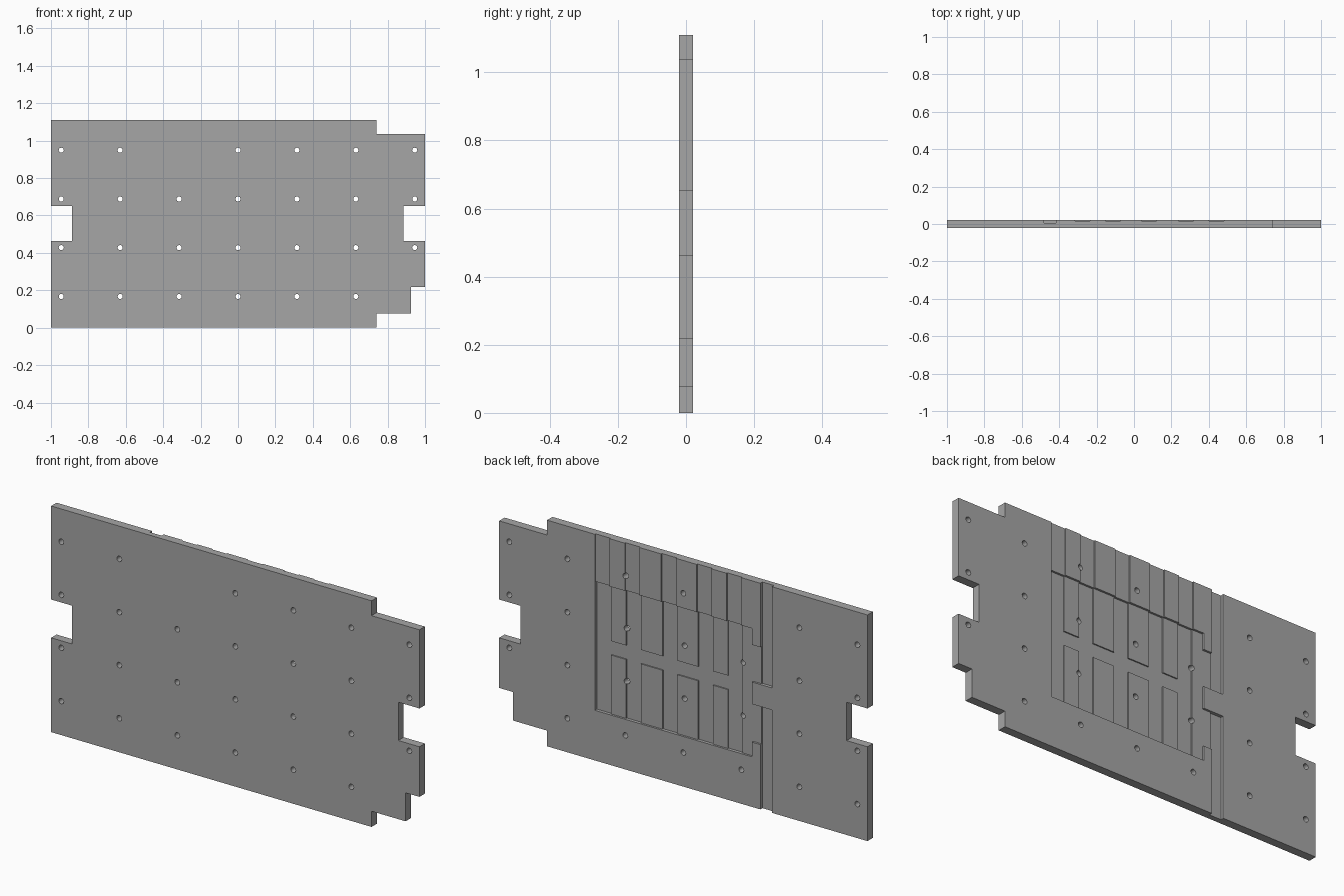
import bpy, bmesh
from mathutils import Matrix, Vector

cube = bpy.data.objects.get("Cube")
if cube:
    bpy.data.objects.remove(cube, do_unlink=True)

HEIGHT = 1.11
BACK, FRONT = 0.021, -0.021           # plate faces along y
CHANNEL, ISLAND, FLOOR = 0.015, 0.011, 0.005   # depths of the back relief

grey = bpy.data.materials.new("plain_grey")
grey.use_nodes = True
colour = (0.38, 0.38, 0.38, 1)
grey.diffuse_color = colour
grey.node_tree.nodes["Principled BSDF"].inputs["Base Color"].default_value = colour


def make(name, bm):
    bmesh.ops.recalc_face_normals(bm, faces=bm.faces)
    mesh = bpy.data.meshes.new(name)
    bm.to_mesh(mesh)
    bm.free()
    mesh.materials.append(grey)
    obj = bpy.data.objects.new(name, mesh)
    bpy.context.collection.objects.link(obj)
    return obj


def boxes(name, rects, y0, y1):
    """Separate boxes from (x0, x1, z0, z1) rectangles."""
    bm = bmesh.new()
    for x0, x1, z0, z1 in rects:
        place = Matrix.Translation(((x0 + x1) / 2, (y0 + y1) / 2, (z0 + z1) / 2))
        size = Matrix.Diagonal((x1 - x0, y1 - y0, z1 - z0, 1))
        bmesh.ops.create_cube(bm, size=1, matrix=place @ size)
    return make(name, bm)


def combine(target, tool, operation):
    mod = target.modifiers.new(tool.name, "BOOLEAN")
    mod.operation, mod.object, mod.solver = operation, tool, "EXACT"
    bpy.context.view_layer.objects.active = target
    bpy.ops.object.modifier_apply(modifier=mod.name)
    bpy.data.objects.remove(tool, do_unlink=True)


def cut(target, name, rects, floor):
    combine(target, boxes(name, rects, floor, 0.1), "DIFFERENCE")


# Plate outline with side notches and stepped corners
outline = [(-1, 0), (0.74, 0), (0.74, 0.077), (0.925, 0.077), (0.925, 0.217),
           (1, 0.217), (1, 0.463), (0.885, 0.463), (0.885, 0.651), (1, 0.651),
           (1, 1.037), (0.74, 1.037), (0.74, HEIGHT), (-1, HEIGHT),
           (-1, 0.651), (-0.887, 0.651), (-0.887, 0.463), (-1, 0.463)]
bm = bmesh.new()
face = bm.faces.new([bm.verts.new((x, FRONT, z)) for x, z in outline])
side = bmesh.ops.extrude_face_region(bm, geom=[face])["geom"]
bmesh.ops.translate(bm, verts=[v for v in side if isinstance(v, bmesh.types.BMVert)],
                    vec=Vector((0, BACK - FRONT, 0)))
plate = make("plate", bm)

# Shallow channels in the top band of the back
low, high = 0.246, 0.876
channels = [(0.40, 0.48), (0.237, 0.317), (0.04, 0.12), (-0.153, -0.073), (-0.315, -0.235)]
cut(plate, "channels", [(a, b, high - 0.02, HEIGHT + 0.1) for a, b in channels], CHANNEL)

# Pocket with its shallower ledge and the two links to the groove
cut(plate, "pocket", [(-0.315, 0.48, low, high)], FLOOR)
cut(plate, "ledge", [(-0.373, -0.3, low, high)], ISLAND)
cut(plate, "links", [(-0.45, -0.35, 0.318, 0.505), (-0.45, -0.35, 0.613, 0.796)], ISLAND)

# Full-height groove, interrupted by a bridge
cut(plate, "groove", [(-0.482, -0.418, -0.1, 0.505),
                      (-0.482, -0.418, 0.613, HEIGHT + 0.1)], FLOOR)

# Raised islands between the channel lines, in two rows
gaps = [(b[1], a[0]) for a, b in zip(channels, channels[1:])]
islands = [(a, b, z0, z1) for a, b in gaps
           for z0, z1 in ((low - 0.01, 0.535), (0.604, high + 0.01))]
combine(plate, boxes("islands", islands, FLOOR - 0.01, ISLAND), "UNION")

# Through holes on a regular grid
bm = bmesh.new()
for row, z in enumerate((0.167, 0.428, 0.688, 0.949)):
    for col in range(-3, 4):
        if (row, col) in ((0, 3), (3, -1)):
            continue
        place = Matrix.Translation((col * 0.315, 0, z)) @ Matrix.Rotation(1.5707963, 4, "X")
        bmesh.ops.create_cone(bm, cap_ends=True, segments=24, radius1=0.0135,
                              radius2=0.0135, depth=0.2, matrix=place)
combine(plate, make("holes", bm), "DIFFERENCE")

# Smooth hole walls, crisp edges elsewhere
plate.select_set(True)
bpy.context.view_layer.objects.active = plate
bpy.ops.object.shade_smooth_by_angle(angle=0.5)
